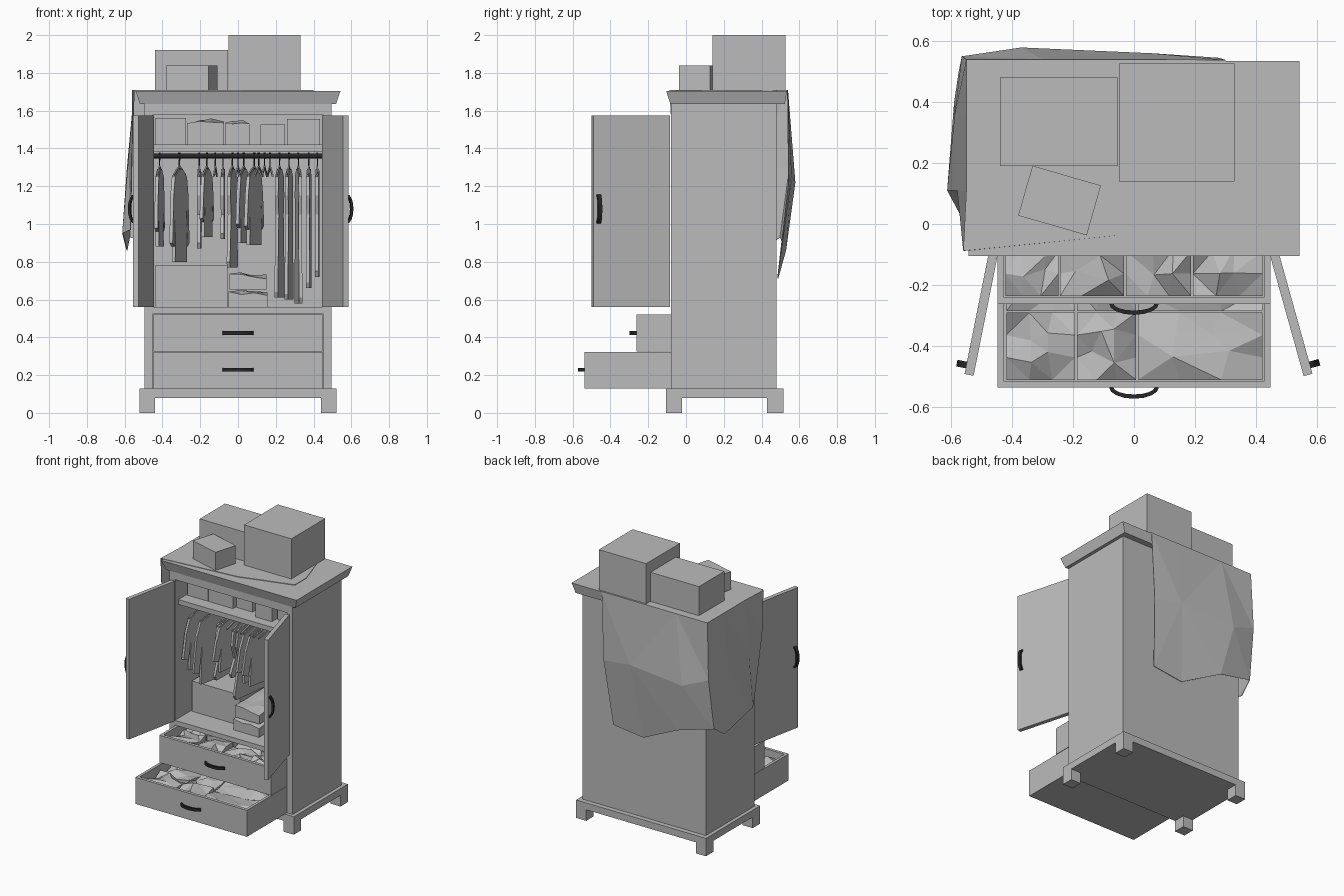
import bpy, bmesh, math, random
from mathutils import Matrix, Vector

if "Cube" in bpy.data.objects:
    bpy.data.objects.remove(bpy.data.objects["Cube"])
random.seed(4)

def material(name, v):
    m = bpy.data.materials.new(name)
    m.diffuse_color = (v, v, v, 1)
    m.use_nodes = True
    m.node_tree.nodes["Principled BSDF"].inputs["Base Color"].default_value = m.diffuse_color
    return m

GREY = material("plain grey", 0.5)
DARK = material("dark metal", 0.02)

def add(name, bm, mat=GREY):
    bmesh.ops.recalc_face_normals(bm, faces=bm.faces[:])
    me = bpy.data.meshes.new(name)
    bm.to_mesh(me)
    bm.free()
    me.materials.append(mat)
    ob = bpy.data.objects.new(name, me)
    bpy.context.collection.objects.link(ob)
    return ob

def box(name, x, y, z, mat=GREY, rot=0, taper=None):
    """Box from (min, max) ranges, turned about its own centre; taper = bottom inset (x, front, back)."""
    bm = bmesh.new()
    bmesh.ops.create_cube(bm, size=1)
    c = Vector((sum(x) / 2, sum(y) / 2, sum(z) / 2))
    s = Vector((x[1] - x[0], y[1] - y[0], z[1] - z[0]))
    for v in bm.verts:
        p = Vector(a * b for a, b in zip(v.co, s))
        if taper and p.z < 0:
            p.x -= math.copysign(taper[0], p.x)
            p.y += taper[1] if p.y < 0 else -taper[2]
        v.co = Matrix.Rotation(rot, 3, 'Z') @ p + c
    return add(name, bm, mat)

def prism(name, pts, depth, mx, mat=GREY):
    """Flat outline in local XY, given thickness along local Z."""
    bm = bmesh.new()
    f = bm.faces.new([bm.verts.new((p[0], p[1], -depth / 2)) for p in pts])
    r = bmesh.ops.extrude_face_region(bm, geom=[f])
    bmesh.ops.translate(bm, vec=(0, 0, depth), verts=[v for v in r['geom'] if isinstance(v, bmesh.types.BMVert)])
    bmesh.ops.transform(bm, matrix=mx, verts=bm.verts[:])
    return add(name, bm, mat)

def frame(ax, ay, az, loc):
    m = Matrix((ax, ay, az)).transposed().to_4x4()
    m.translation = loc
    return m

def bow(half, rise, t, n=8):
    a = [math.pi * i / n for i in range(n + 1)]
    outer = [(-half * math.cos(q), -rise * math.sin(q)) for q in a]
    inner = [(-(half - t) * math.cos(q), -(rise - t) * math.sin(q)) for q in a]
    return outer + inner[::-1]

# base and feet
box("base_plinth", (-.521, .521), (-.105, .515), (.08, .13))
for sx in (-1, 1):
    for y0 in (-.105, .43):
        x0, x1 = sorted((sx * .521, sx * .44))
        box("foot", (x0, x1), (y0, y0 + .085), (0, .08))

# carcass
for sx in (-1, 1):
    x0, x1 = sorted((sx * .495, sx * .45))
    box("side_panel", (x0, x1), (-.08, .48), (.13, 1.64))
box("back_panel", (-.45, .45), (.46, .48), (.13, 1.64))
box("carcass_floor", (-.45, .45), (-.08, .46), (.525, .56))
box("top_rail", (-.45, .45), (-.08, .46), (1.58, 1.64))
box("cornice", (-.543, .543), (-.105, .535), (1.635, 1.705), taper=(.024, .022, .012))

# interior shelf and hanging rail
box("shelf", (-.45, .45), (-.04, .46), (1.385, 1.42))
bm = bmesh.new()
bmesh.ops.create_cone(bm, segments=12, radius1=.012, radius2=.012, depth=.9, cap_ends=True)
bmesh.ops.transform(bm, verts=bm.verts[:], matrix=Matrix.Translation((0, .2, 1.36)) @ Matrix.Rotation(math.pi / 2, 4, 'Y'))
add("hanging_rail", bm, DARK)

# doors with bowed handles
for hx, ex in ((-.46, -.541), (.458, .571)):
    h, e = Vector((hx, -.09, 0)), Vector((ex, -.495, 0))
    d = (e - h).normalized()
    n = Vector((-d.y, d.x, 0))
    if n.x * hx < 0:
        n = -n
    L = (e - h).length
    up = Vector((0, 0, 1))
    sq = [(0, -.015), (L, -.015), (L, .015), (0, .015)]
    prism("door", sq, 1.015, frame(d, n, up, h + up * 1.0675))
    prism("door_handle", bow(.078, .034, .014), .022,
          frame(up, -n, d, h + d * (L - .03) + n * .013 + up * 1.08), DARK)

# folded clothing block with a rumpled top
def folded(name, x, y, z, bump=.03):
    bm = bmesh.new()
    bmesh.ops.create_grid(bm, x_segments=3, y_segments=3, size=.5)
    r = bmesh.ops.extrude_face_region(bm, geom=bm.faces[:])
    top = {v for v in r['geom'] if isinstance(v, bmesh.types.BMVert)}
    for v in bm.verts:
        u, w = v.co.x + .5, v.co.y + .5
        edge = abs(v.co.x) > .49 or abs(v.co.y) > .49
        if not edge:
            u += random.uniform(-.1, .1)
            w += random.uniform(-.1, .1)
        zz = z[1] - random.uniform(0, bump) - (bump * .4 if edge else 0) if v in top else z[0]
        v.co = (x[0] + u * (x[1] - x[0]), y[0] + w * (y[1] - y[0]), zz)
    bmesh.ops.triangulate(bm, faces=[f for f in bm.faces if all(v in top for v in f.verts)])
    add(name, bm)

# open drawers with handles and contents
for z0, z1, yf, cuts in ((.325, .522, -.262, (-.425, -.245, -.03, .19, .425)),
                         (.13, .322, -.537, (-.422, -.19, .01, .425))):
    yb = yf + .5
    box("drawer_front", (-.448, .448), (yf, yf + .022), (z0, z1))
    box("drawer_back", (-.448, .448), (yb - .02, yb), (z0, z1))
    box("drawer_floor", (-.428, .428), (yf + .022, yb - .02), (z0, z0 + .015))
    for sx in (-1, 1):
        x0, x1 = sorted((sx * .448, sx * .428))
        box("drawer_side", (x0, x1), (yf + .022, yb - .02), (z0, z1))
    prism("drawer_handle", bow(.082, .038, .014), .02,
          Matrix.Translation((0, yf + .002, z0 + .098)), DARK)
    for a, b in zip(cuts, cuts[1:]):
        for k in range(2):
            ya = yf + .026 + k * .225
            folded("folded_clothes", (a + .003, b - .003), (ya, ya + .22), (z0 + .015, z1 - .012), .05)

# boxes and linen inside
box("shelf_box", (-.44, -.275), (.05, .4), (1.42, 1.562))
box("shelf_box", (.12, .25), (.03, .3), (1.42, 1.528))
box("shelf_box", (.26, .435), (.08, .42), (1.42, 1.555))
folded("shelf_linen", (-.27, -.075), (.05, .38), (1.42, 1.56), .03)
folded("shelf_linen", (-.07, .06), (.08, .38), (1.42, 1.55), .03)
box("floor_box", (-.44, -.055), (.1, .45), (.56, .78))
folded("floor_linen", (-.05, .155), (.02, .38), (.56, .65), .02)
folded("floor_linen", (-.045, .15), (.03, .37), (.65, .75), .03)

# garments on hangers: x, turn in degrees, bottom height, has sleeves
garments = [(-.415, 5, .88, 1), (-.31, 12, .80, 1), (-.165, 8, .93, 1), (-.205, 1, .87, 0),
            (-.08, 1, .92, 0), (-.03, 7, .77, 0), (.03, 9, .90, 1), (.085, 12, .89, 1),
            (.22, 6, .61, 0), (.27, 5, .60, 0), (.32, -4, .58, 0), (.375, 2, .66, 0), (.42, 1, .72, 0)]
for x, deg, zb, sleeves in garments:
    a = math.radians(deg)
    u, up = Vector((math.sin(a), math.cos(a), 0)), Vector((0, 0, 1))
    mx = frame(u, up, u.cross(up), (x, .2, 0))
    if sleeves:
        half = [(.045, 1.29), (.15, 1.25), (.185, 1.16), (.215, zb + .1), (.165, zb + .08), (.14, 1.10), (.15, zb)]
    else:
        half = [(.05, 1.29), (.14, 1.25), (.155, 1.15), (.125, 1.05), (.175, zb + .03), (.16, zb)]
    prism("garment", half + [(-p, q) for p, q in half[::-1]], .018, mx)
for x, deg in [(g[0], g[1]) for g in garments] + [(.11, 8), (.14, 5), (.17, -5), (.0, 4), (-.12, 3)]:
    a = math.radians(deg)
    u, up = Vector((math.sin(a), math.cos(a), 0)), Vector((0, 0, 1))
    mx = frame(u, up, u.cross(up), (x, .2, 0))
    prism("hanger_hook", [(-.004, 1.29), (.004, 1.29), (.004, 1.335), (.02, 1.35), (.018, 1.378),
                          (-.018, 1.378), (-.018, 1.37), (.01, 1.37), (.01, 1.352), (-.004, 1.34)], .006, mx, DARK)
    prism("hanger_bar", [(0, 1.31), (.15, 1.262), (.15, 1.25), (0, 1.298), (-.15, 1.25), (-.15, 1.262)], .008, mx, GREY)

# boxes stored on top
box("top_box_wide", (-.44, -.052), (.19, .48), (1.708, 1.92))
box("top_box_tall", (-.05, .33), (.14, .527), (1.708, 2.0))
box("top_box_small", (-.361, -.127), (-.008, .162), (1.708, 1.84), rot=math.radians(-16))

# dust sheet: flat on top, hanging over the back and left side
drape = [((.30, .538, 1.709), (.28, .545, 1.22), (.24, .49, .74)),
         ((.05, .54, 1.709), (.06, .56, 1.25), (0, .488, .71)),
         ((-.3, .54, 1.709), (-.37, .579, 1.22), (-.3, .53, .86)),
         ((-.55, .54, 1.709), (-.565, .55, 1.3), (-.575, .50, .93)),
         ((-.55, .35, 1.709), (-.588, .36, 1.3), (-.59, .40, .86)),
         ((-.55, .11, 1.709), (-.58, .11, 1.35), (-.613, .11, .95)),
         ((-.56, -.088, 1.709), (-.562, -.07, 1.4), (-.57, .03, .97))]
bm = bmesh.new()
cols = [[bm.verts.new(p) for p in c] for c in drape]
rim = [bm.verts.new((x, y, 1.709)) for x, y in ((.02, -.03), (.40, .08), (.40, .21), (.33, .43))]
bm.faces.new([c[0] for c in cols] + rim)
sides = [bm.faces.new((a[i], a[i + 1], b[i + 1], b[i]))
         for a, b in zip(cols, cols[1:]) for i in range(2)]
bmesh.ops.triangulate(bm, faces=sides)
sheet = add("dust_sheet", bm)
mod = sheet.modifiers.new("thickness", 'SOLIDIFY')
mod.thickness = .004
